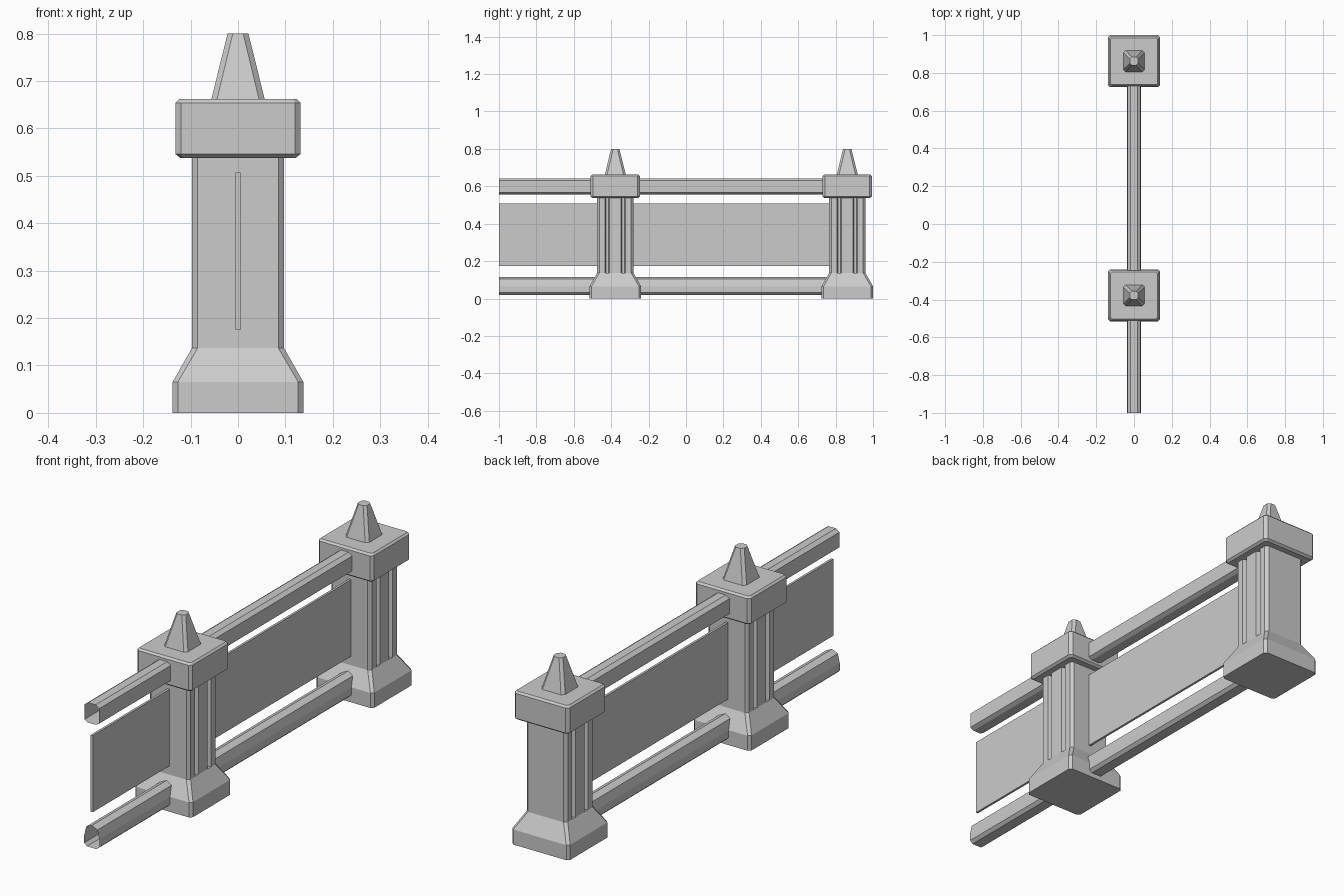
import bpy

if "Cube" in bpy.data.objects:
    bpy.data.objects.remove(bpy.data.objects["Cube"])


def make(name, verts, faces):
    mesh = bpy.data.meshes.new(name)
    mesh.from_pydata(verts, [], faces)
    mesh.update()
    obj = bpy.data.objects.new(name, mesh)
    bpy.context.collection.objects.link(obj)
    return obj


def loft(name, rings, capped=True):
    """Join rings of 3D points with quads, optionally closing both ends."""
    n = len(rings[0])
    verts = [p for ring in rings for p in ring]
    faces = [(k * n + i, k * n + (i + 1) % n, (k + 1) * n + (i + 1) % n, (k + 1) * n + i)
             for k in range(len(rings) - 1) for i in range(n)]
    if capped:
        faces += [tuple(reversed(range(n))), tuple(range(len(verts) - n, len(verts)))]
    return make(name, verts, faces)


def square(cy, z, h, c):
    """Square of half-width h with corners cut by c, counter-clockwise."""
    a = h - c
    pts = [(h, -a), (h, a), (a, h), (-a, h), (-h, a), (-h, -a), (-a, -h), (a, -h)]
    return [(x, cy + y, z) for x, y in pts]


def fluted(cy, z, h=0.097, c=0.012, depth=0.016):
    """Shaft section with two grooves on each x side."""
    a = h - c
    side = [(h, -a)]
    for y in (-0.043, 0.043):
        side += [(h, y - 0.012), (h - depth, y - 0.006), (h - depth, y + 0.006), (h, y + 0.012)]
    side += [(h, a), (a, h)]
    half = side + [(-x, -y) for x, y in side]
    # the mirrored half supplies the remaining two front/back corners
    return [(x, cy + y, z) for x, y in half[:len(side)]] + \
           [(-a, cy + h, z)] + [(-x, cy - y, z) for x, y in side[:-2]] + \
           [(-h, cy - a, z), (-a, cy - h, z), (a, cy - h, z)]


# Posts: base, fluted shaft, cap and spike
for label, cy in (("front", -0.378), ("back", 0.862)):
    parts = {
        "base": [(0, .138, .011), (.065, .138, .011), (.137, .097, .012)],
        "cap": [(.538, .122, .008), (.546, .132, .012), (.654, .132, .012), (.662, .124, .008)],
        "spike": [(.655, .058, .012), (.8, .022, .011)],
    }
    for part, levels in parts.items():
        loft(f"{label}_post_{part}", [square(cy, *level) for level in levels])
    loft(f"{label}_post_shaft", [fluted(cy, .13), fluted(cy, .545)])

# Rail sections (right half, top to bottom), mirrored across x
top_half = [(.018, .643), (.035, .631), (.035, .566), (.018, .557)]
low_half = [(.027, .104), (.036, .065), (.036, .032), (.023, .02)]
sections = {
    "top_rail": top_half + [(-x, z) for x, z in reversed(top_half)],
    "bottom_rail": [(0, .116)] + low_half + [(-x, z) for x, z in reversed(low_half)],
}

# Open-ended rails and thin panels for each span
for label, y0, y1, rail_y0, rail_y1 in (("short", -1, -.46, -1, -.475),
                                        ("long", -.29, .775, -.28, .765)):
    for name, section in sections.items():
        loft(f"{label}_{name}", [[(x, y, z) for x, z in section] for y in (rail_y0, rail_y1)],
             capped=False)
    t = 0.005
    loft(f"{label}_panel", [[(-t, y0, z), (t, y0, z), (t, y1, z), (-t, y1, z)]
                            for z in (.175, .507)])
